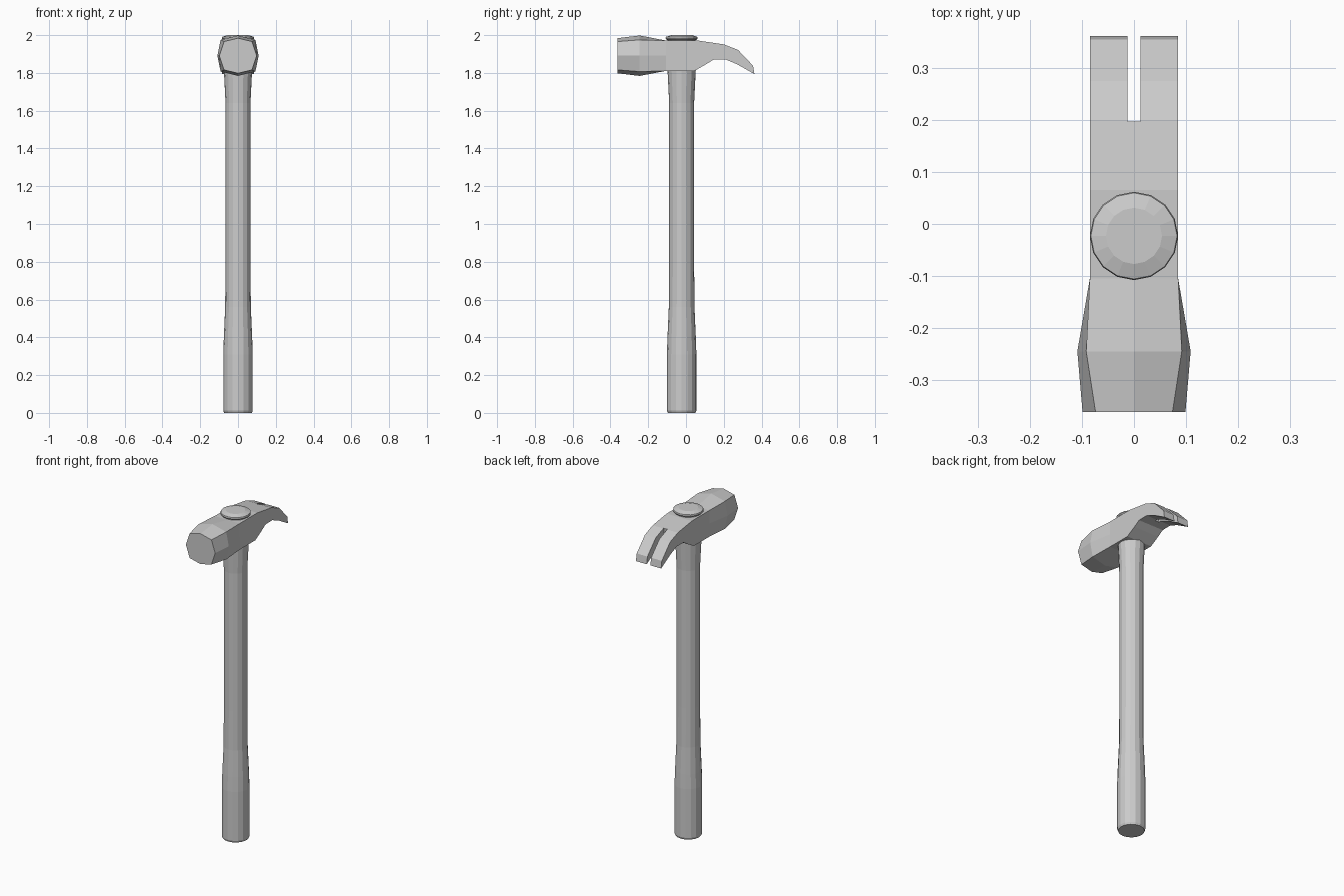
import bpy, bmesh, math

if "Cube" in bpy.data.objects:
    bpy.data.objects.remove(bpy.data.objects["Cube"])

HANDLE_Y = -0.023


def make_object(name, bm):
    bmesh.ops.recalc_face_normals(bm, faces=bm.faces)
    mesh = bpy.data.meshes.new(name)
    bm.to_mesh(mesh)
    bm.free()
    obj = bpy.data.objects.new(name, mesh)
    bpy.context.collection.objects.link(obj)
    return obj


def loft(name, rings):
    """Skin equal-sized rings of points and cap both ends."""
    bm = bmesh.new()
    loops = [[bm.verts.new(p) for p in ring] for ring in rings]
    n = len(loops[0])
    for a, b in zip(loops, loops[1:]):
        for i in range(n):
            j = (i + 1) % n
            bm.faces.new((a[i], a[j], b[j], b[i]))
    bm.faces.new(loops[0])
    bm.faces.new(loops[-1])
    return make_object(name, bm)


def turned(name, profile, sides=16):
    """Round part around the handle axis from (radius, z) pairs."""
    angles = [2 * math.pi * i / sides for i in range(sides)]
    return loft(name, [[(r * math.cos(a), HANDLE_Y + r * math.sin(a), z)
                        for a in angles] for r, z in profile])


# Handle: thicker grip, slim shaft, flared neck
turned("handle", [(0.073, 0), (0.078, 0.012), (0.078, 0.31), (0.075, 0.40),
                  (0.068, 0.56), (0.066, 0.80), (0.066, 1.64), (0.069, 1.70),
                  (0.075, 1.82)])

# Domed end cap on top of the head
turned("handle_cap", [(0.074, 1.95), (0.074, 1.974), (0.082, 1.977),
                      (0.085, 1.983), (0.083, 1.991), (0.054, 2.0)])


# Striking end: octagonal sections that merge into the rectangular head
def octagon(y, side, corner_x, mid, corner_z, mid_z=1.891):
    return [(side, y, mid_z), (corner_x, y, mid_z + corner_z),
            (0, y, mid_z + mid), (-corner_x, y, mid_z + corner_z),
            (-side, y, mid_z), (-corner_x, y, mid_z - corner_z),
            (0, y, mid_z - mid), (corner_x, y, mid_z - corner_z)]


loft("striking_end", [octagon(-0.362, 0.099, 0.074, 0.093, 0.075),
                      octagon(-0.245, 0.109, 0.092, 0.107, 0.084),
                      octagon(-0.105, 0.085, 0.085, 0.08, 0.08)])

# Head body and curved claw: side profile (y, z) extruded across x
outline = [(-0.105, 1.811), (0.045, 1.811), (0.105, 1.845), (0.145, 1.870),
           (0.21, 1.871), (0.27, 1.846), (0.362, 1.794), (0.355, 1.838),
           (0.275, 1.922), (0.20, 1.951), (0.065, 1.971), (-0.105, 1.971)]
claw = loft("claw", [[(x, y, z) for y, z in outline] for x in (-0.085, 0.085)])

# Nail slot cut between the prongs
bpy.ops.mesh.primitive_cube_add(size=1, location=(0, 0.347, 1.87))
cutter = bpy.context.object
cutter.name = "slot_cutter"
cutter.scale = (0.025, 0.30, 0.6)
cutter.hide_render = True
cutter.display_type = 'WIRE'
slot = claw.modifiers.new("nail_slot", 'BOOLEAN')
slot.operation = 'DIFFERENCE'
slot.solver = 'EXACT'
slot.object = cutter
